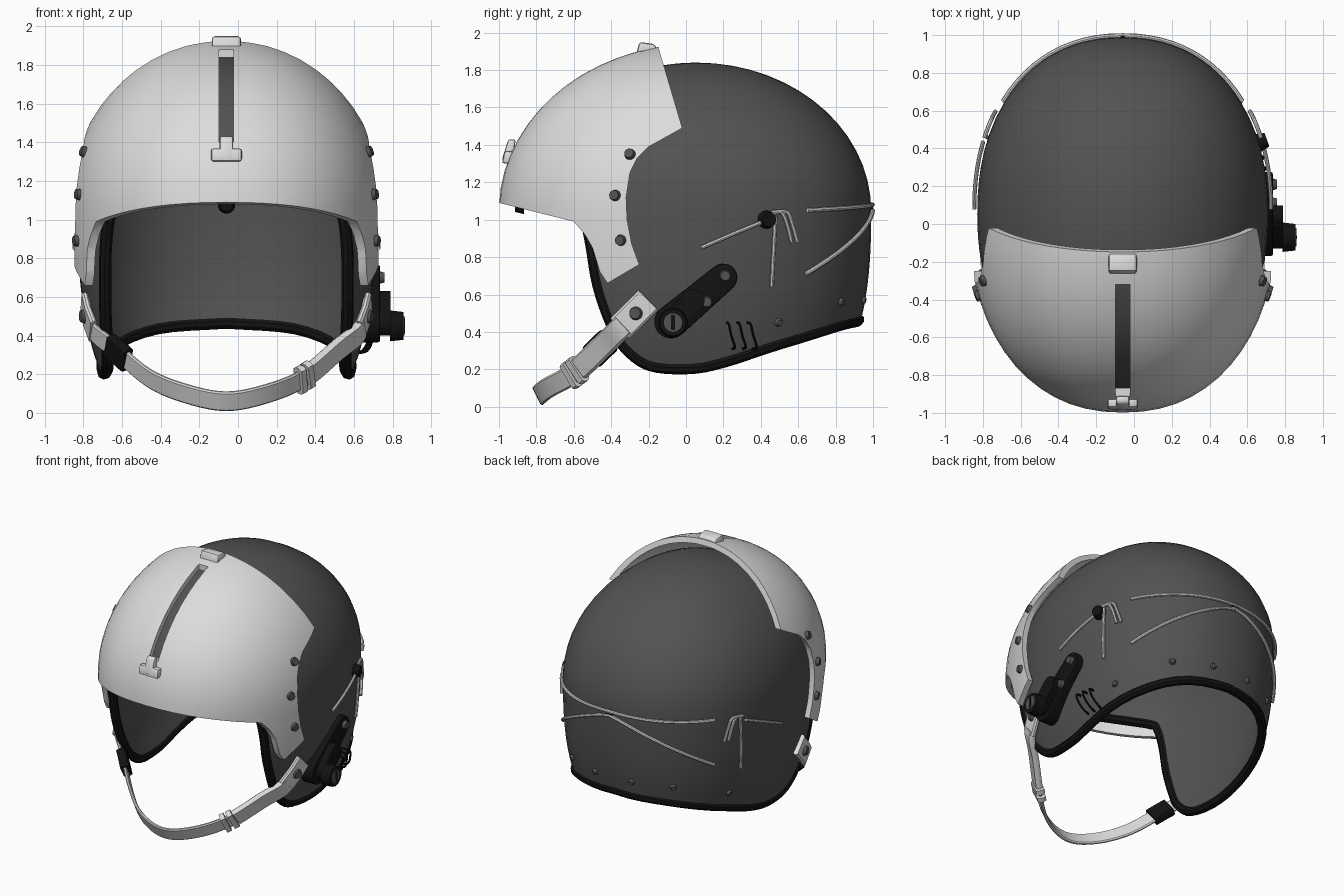
import bpy, bmesh, math
from mathutils import Vector

if "Cube" in bpy.data.objects:
    bpy.data.objects.remove(bpy.data.objects["Cube"])

C = -0.06                      # centre line of the helmet in x
YC, ZC, E = 0.055, 1.05, 2 / 2.2
SHELL = (0.77, 0.935, 0.79)    # half width, half length, dome height
VISOR = (0.82, 1.055, 0.89)


def material(name, v):
    m = bpy.data.materials.new(name)
    m.diffuse_color = (v, v, v, 1)
    m.use_nodes = True
    m.node_tree.nodes["Principled BSDF"].inputs["Base Color"].default_value = m.diffuse_color
    return m


DARK = material("dark_grey", 0.085)
LIGHT = material("light_grey", 0.72)
BLACK = material("black", 0.006)


def add_mesh(name, bm, mat):
    me = bpy.data.meshes.new(name)
    bmesh.ops.recalc_face_normals(bm, faces=bm.faces)
    bm.to_mesh(me)
    bm.free()
    me.materials.append(mat)
    ob = bpy.data.objects.new(name, me)
    bpy.context.collection.objects.link(ob)
    return ob


def activate(ob):
    bpy.ops.object.select_all(action='DESELECT')
    ob.select_set(True)
    bpy.context.view_layer.objects.active = ob


def modify(ob, kind, **settings):
    activate(ob)
    mod = ob.modifiers.new("m", kind)
    for k, v in settings.items():
        setattr(mod, k, v)
    bpy.ops.object.modifier_apply(modifier=mod.name)


def smooth(pts, n):
    """Catmull-Rom through tuples."""
    P = [Vector(p) for p in pts]
    P = [P[0] * 2 - P[1]] + P + [P[-1] * 2 - P[-2]]
    out = []
    for a, b, c, d in zip(P, P[1:], P[2:], P[3:]):
        for k in range(n):
            t = k / n
            out.append(0.5 * (2 * b + (c - a) * t + (2 * a - 5 * b + 4 * c - d) * t * t
                              + (3 * b - a - 3 * c + d) * t ** 3))
    return out + [P[-2]]


def radius(z, h):
    d = (z - ZC) / h if z > ZC else (ZC - z) / 1.365
    return math.sqrt(max(0, 1 - abs(d) ** (2 if z > ZC else 2.6)))


def surf(A, t, z, off=0.0):
    """Point on the helmet form; t in degrees from the front towards +x."""
    s, c = math.sin(math.radians(t)), math.cos(math.radians(t))
    f = radius(z, A[2])
    return Vector((C + (A[0] * f + off) * math.copysign(abs(s) ** E, s),
                   YC - (A[1] * f + off) * math.copysign(abs(c) ** E, c), z))


def t_of(A, y, z):
    q = max(-1, min(1, (YC - y) / (A[1] * radius(z, A[2]))))
    return math.degrees(math.acos(math.copysign(abs(q) ** (1 / E), q)))


def normal(p):
    h = 0.79 if p.z > ZC else 1.6
    return Vector(((p.x - C) / 0.6, (p.y - YC) / 0.87, (p.z - ZC) / h ** 2)).normalized()


def dome(name, A, rim, thick, mat, rows=22):
    bm = bmesh.new()
    pole = bm.verts.new((C, YC, ZC + A[2]))
    cols = []
    for t, zb in rim:
        end = math.degrees(math.acos((zb - ZC) / A[2])) if zb > ZC else 90 + (ZC - zb) * 72
        col = [pole]
        for j in range(1, rows + 1):
            ph = end * j / rows
            z = ZC + A[2] * math.cos(math.radians(ph)) if ph < 90 else ZC - (ph - 90) / 72
            col.append(bm.verts.new(surf(A, t, z)))
        cols.append(col)
    for a, b in zip(cols, cols[1:] + cols[:1]):
        bm.faces.new((pole, a[1], b[1]))
        for j in range(1, rows):
            bm.faces.new((a[j], a[j + 1], b[j + 1], b[j]))
    ob = add_mesh(name, bm, mat)
    modify(ob, 'SOLIDIFY', thickness=thick, offset=-1)
    return ob


def prism(name, pts, x0, x1, mat, bevel=0):
    """Outline in (y, z) extruded along x."""
    bm = bmesh.new()
    a = [bm.verts.new((x0, y, z)) for y, z in pts]
    b = [bm.verts.new((x1, y, z)) for y, z in pts]
    bm.faces.new(a)
    bm.faces.new(b[::-1])
    for i in range(len(pts)):
        k = (i + 1) % len(pts)
        bm.faces.new((a[i], b[i], b[k], a[k]))
    ob = add_mesh(name, bm, mat)
    if bevel:
        modify(ob, 'BEVEL', width=bevel, segments=2)
    return ob


def capsule(p, q, r1, r2, n=10):
    ang = math.atan2(q[1] - p[1], q[0] - p[0])
    out = []
    for (cy, cz), r, base in ((q, r2, ang - math.pi / 2), (p, r1, ang + math.pi / 2)):
        out += [(cy + r * math.cos(base + math.pi * k / n),
                 cz + r * math.sin(base + math.pi * k / n)) for k in range(n + 1)]
    return out


def stud(name, p, n, r, depth, mat, taper=0.75):
    bm = bmesh.new()
    bmesh.ops.create_cone(bm, cap_ends=True, segments=14, radius1=r, radius2=r * taper, depth=depth)
    ob = add_mesh(name, bm, mat)
    ob.rotation_euler = Vector(n).to_track_quat('Z', 'Y').to_euler()
    ob.location = p
    return ob


def tube(name, pts, r, mat, cyclic=False):
    cu = bpy.data.curves.new(name, 'CURVE')
    cu.dimensions, cu.bevel_depth, cu.bevel_resolution = '3D', r, 2
    cu.use_fill_caps = True
    sp = cu.splines.new('POLY')
    sp.points.add(len(pts) - 1)
    for q, p in zip(sp.points, pts):
        q.co = (*p, 1)
    sp.use_cyclic_u = cyclic
    cu.materials.append(mat)
    ob = bpy.data.objects.new(name, cu)
    bpy.context.collection.objects.link(ob)
    activate(ob)
    bpy.ops.object.convert(target='MESH')


def ribbon(name, pts, width, thick, mat):
    bm, prev = bmesh.new(), None
    for i, p in enumerate(pts):
        T = (pts[min(i + 1, len(pts) - 1)] - pts[max(i - 1, 0)]).normalized()
        U = Vector((0, -0.45, 0.89))
        U = (U - T * U.dot(T)).normalized()
        N = T.cross(U)
        ring = [bm.verts.new(p + U * width / 2 * a + N * thick / 2 * b)
                for a, b in ((1, .4), (.85, 1), (-.85, 1), (-1, .4), (-1, -.4), (-.85, -1), (.85, -1), (1, -.4))]
        if prev:
            for k in range(8):
                bm.faces.new((prev[k], prev[k - 1], ring[k - 1], ring[k]))
        else:
            bm.faces.new(ring)
        prev = ring
    bm.faces.new(prev[::-1])
    return add_mesh(name, bm, mat)


# Shell and its edge trim
half = smooth([(0, 1.12), (30, 1.11), (48, 1.06), (52, 1.0), (54.5, .85), (56.5, .65), (60.5, .44),
               (64.5, .32), (73, .225), (87, .205), (99, .24), (121, .34), (151, .435), (180, .465)], 4)
half = [tuple(p) for p in half]
rim = half + [(360 - t, z) for t, z in half[-2:0:-1]]
dome("shell", SHELL, rim, 0.035, DARK)
tube("edge_trim", [surf(SHELL, t, z, -0.015) for t, z in rim], 0.032, BLACK, True)

# Visor cover: larger dome cut to its side outline, with a centre slot
cover = dome("visor_cover", VISOR, [(t, .5) for t in range(0, 360, 6)], 0.04, LIGHT)
outline = [(-1.3, 1.165), (-.6, .99), (-.54, .92), (-.5, .85), (-.46, .72), (-.42, .66), (-.25, .76),
           (-.29, .87), (-.315, 1.0), (-.32, 1.12), (-.3, 1.25), (-.26, 1.33), (-.2, 1.39),
           (-.02, 1.49), (-.2, 2.1), (-1.3, 2.1)]
for cutter, op in ((prism("visor_outline_cutter", outline, -1.3, 1.2, LIGHT), 'INTERSECT'),
                   (prism("slot_cutter", [(-1.3, 1.4), (-.32, 1.4), (-.32, 2.2), (-1.3, 2.2)],
                          C - .038, C + .038, LIGHT), 'DIFFERENCE')):
    cutter.hide_render = True
    modify(cover, 'BOOLEAN', object=cutter, operation=op, solver='EXACT')
    bpy.data.objects.remove(cutter)

# Slot stop on top and sliding latch at the front
prism("top_stop", [(-.27, 1.87), (-.14, 1.89), (-.17, 1.94), (-.25, 1.95)], C - .075, C + .075, LIGHT, .015)
prism("latch_bar", [(-.985, 1.30), (-.93, 1.30), (-.92, 1.365), (-.97, 1.37)], C - .08, C + .08, LIGHT, .015)
prism("latch_knob", [(-.985, 1.32), (-.93, 1.29), (-.91, 1.43), (-.95, 1.43)], C - .035, C + .035, LIGHT, .012)
stud("brow_snap", (C, -.89, 1.075), (0, -1, 0), .045, .05, BLACK)

# Studs, cords and strap anchors on both sides
for side, tag in ((1, "right"), (-1, "left")):
    for y, z in ((-.30, 1.35), (-.38, 1.13), (-.35, .89)):
        p = surf(VISOR, side * t_of(VISOR, y, z), z)
        stud("visor_bolt_" + tag, p, normal(p), .034, .04, DARK)
    for t, z in ((118, .45), (148, .56), (170, .57)):
        p = surf(SHELL, side * t, z)
        stud("rim_rivet_" + tag, p, normal(p), .03, .03, DARK, .5)
    for z0, z1 in ((1.08, 1.05), (1.05, .71)):
        path = [(180 - 53 * k / 12, z0 + (z1 - z0) * (k / 12) ** 1.2) for k in range(13)]
        tube("back_cord_" + tag, [surf(SHELL, side * t, z, .008) for t, z in path], .012, LIGHT)
    for path in ([(.43, 1.0), (.25, .925), (.08, .85)], [(.47, 1.02), (.46, .83), (.45, .64)],
                 [(.45, 1.03), (.50, 1.04), (.53, .98), (.555, .88)],
                 [(.45, 1.04), (.53, 1.04), (.56, .97), (.585, .88)]):
        tube("side_cord_" + tag, [surf(SHELL, side * t_of(SHELL, y, z), z, .018)
                                  for y, z in smooth(path, 4)], .011, LIGHT)
    anchor = [Vector((C + side * x, y, z)) for x, y, z in ((.735, -.2, .57), (.72, -.27, .5), (.69, -.35, .42))]
    ribbon("strap_anchor_" + tag, anchor, .15, .035, LIGHT)
    stud("strap_snap_" + tag, anchor[1] + Vector((side * .02, 0, 0)), (side, -.3, 0), .04, .03, DARK)
stud("back_cord_knot", (C, .975, 1.065), (0, 1, 0), .035, .05, BLACK)
p = surf(SHELL, t_of(SHELL, .43, 1.0), 1.0, .015)
stud("side_cord_knob", p, normal(p), .052, .06, BLACK)

# Chin strap with sleeve, buckle loops and left clip
arm = [(.715, -.29, .48), (.68, -.36, .41), (.58, -.44, .33), (.40, -.60, .18), (.21, -.74, .10), (0, -.79, .06)]
arm = [(C + x, y, z) for x, y, z in arm]
full = smooth(arm + [(2 * C - x, y, z) for x, y, z in arm[-2::-1]], 5)
ribbon("chin_strap", full, .11, .022, LIGHT)
ribbon("strap_sleeve", full[3:15], .125, .045, LIGHT)
for k in (14, 15):
    ribbon("buckle_loop", [full[k] + (full[k + 1] - full[k]) * a for a in (.1, .4, .75)], .155, .06, LIGHT)
ribbon("left_clip", full[-13:-9], .14, .06, BLACK)

# Microphone bracket on the right side
prism("mic_plate", capsule((-.08, .455), (.2, .69), .09, .075), .60, .735, BLACK, .01)
prism("mic_arm", capsule((-.07, .46), (.04, .57), .06, .06), .72, .79, BLACK)
stud("mic_knob", (.82, -.07, .45), (1, 0, 0), .08, .07, BLACK, .9)
stud("mic_knob_face", (.857, -.07, .45), (1, 0, 0), .05, .008, DARK, 1)
prism("mic_knob_slot", [(-.08, .41), (-.06, .41), (-.06, .49), (-.08, .49)], .855, .864, BLACK)
for y, z in ((.21, .70), (.11, .56)):
    stud("mic_plate_bolt", (.742, y, z), (1, 0, 0), .034, .03, DARK)

# Wire loops behind the bracket
for y in (.22, .275, .33):
    loop = [(y, .45, -.01), (y, .44, .05), (y + .01, .38, .06), (y + .03, .32, .05), (y + .03, .31, -.01)]
    tube("wire_loop", [surf(SHELL, t_of(SHELL, a, z), z, o) for a, z, o in smooth(loop, 3)], .007, BLACK)

bpy.ops.object.select_all(action='SELECT')
bpy.ops.object.shade_smooth_by_angle(angle=math.radians(38))
